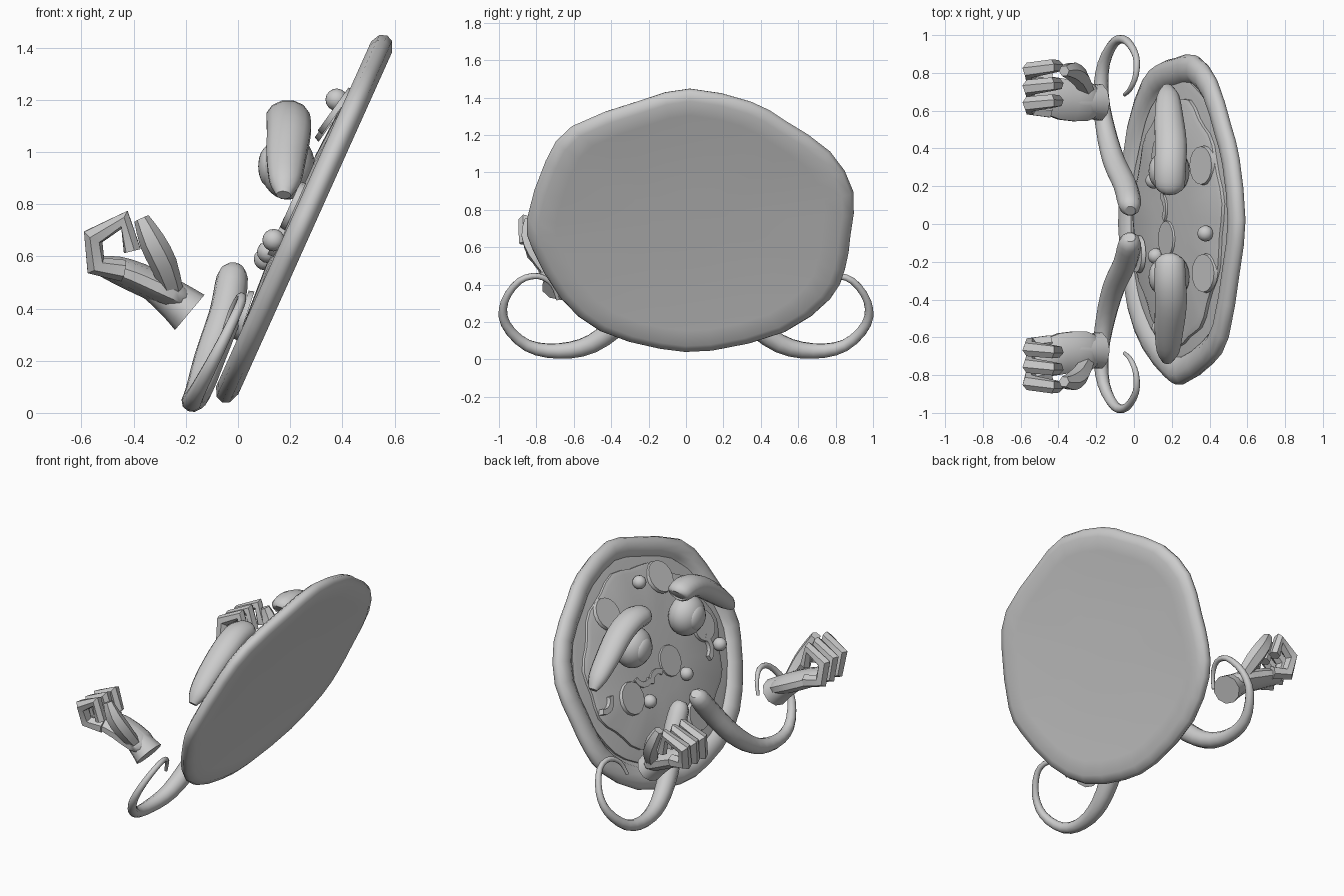
import bpy, bmesh, math
from mathutils import Vector, Matrix

if "Cube" in bpy.data.objects:
    bpy.data.objects.remove(bpy.data.objects["Cube"])

# Tilted face frame: columns are width (v), up the slope (u), outward normal (n)
C = Vector((.258, .02, .75))
V, U, N = Vector((0, -1, 0)), Vector((.41, 0, .912)), Vector((-.912, 0, .41))
FACE = Matrix((V, U, N)).transposed().to_4x4()
FACE.translation = C


def on_face(u, v, n=0):
    return C + U * u + Vector((0, v, 0)) + N * n


def finish(name, bm, angle=40):
    bmesh.ops.recalc_face_normals(bm, faces=bm.faces)
    me = bpy.data.meshes.new(name)
    bm.to_mesh(me)
    bm.free()
    ob = bpy.data.objects.new(name, me)
    bpy.context.collection.objects.link(ob)
    bpy.ops.object.select_all(action='DESELECT')
    ob.select_set(True)
    bpy.context.view_layer.objects.active = ob
    bpy.ops.object.shade_smooth_by_angle(angle=math.radians(angle))
    return ob


def loft(name, rings, angle=40):
    bm = bmesh.new()
    vs = [[bm.verts.new(p) for p in r] for r in rings]
    k = len(rings[0])
    for a, b in zip(vs, vs[1:]):
        for i in range(k):
            bm.faces.new((a[i], a[(i + 1) % k], b[(i + 1) % k], b[i]))
    bm.faces.new(vs[0])
    bm.faces.new(vs[-1])
    return finish(name, bm, angle)


def spline(a, b, c, d, t):
    return .5 * (2 * b + (c - a) * t + (2 * a - 5 * b + 4 * c - d) * t * t
                 + (3 * b - a - 3 * c + d) * t ** 3)


def tube(name, pts, sides=10, steps=3, flat=1.0, side=Vector((0, 1, 0)), angle=45):
    """Tube through (x, y, z, radius) points; 'flat' scales the width along 'side'."""
    P = [Vector(p) for p in pts]
    S = [spline(P[max(i - 1, 0)], P[i], P[i + 1], P[min(i + 2, len(P) - 1)], j / steps)
         for i in range(len(P) - 1) for j in range(steps)] + [P[-1]]
    rings, ref = [], side
    for i, p in enumerate(S):
        tan = (S[min(i + 1, len(S) - 1)] - S[max(i - 1, 0)]).to_3d().normalized()
        ref = (ref - tan * ref.dot(tan)).normalized()
        oth = tan.cross(ref)
        rings.append([p.to_3d() + (ref * math.cos(q) * flat + oth * math.sin(q)) * p.w
                      for q in (2 * math.pi * (k + .5) / sides for k in range(sides))])
    return loft(name, rings, angle)


def mir(pts, s, dy=0):
    return [(p[0], p[1] * s + dy, p[2], p[3]) for p in pts]


# Crust: irregular outline (y, z) swept through a rim profile
outline = [(.02, 1.445), (.35, 1.375), (.53, 1.275), (.77, 1.11), (.895, .895), (.88, .665),
           (.85, .48), (.77, .32), (.53, .145), (.14, .045), (-.14, .055), (-.46, .15),
           (-.67, .325), (-.82, .585), (-.85, .75), (-.75, 1.06), (-.61, 1.245), (-.25, 1.38)]
pts = [Vector(((z - .748) / .912, y - .02)) for y, z in outline]
edge = [spline(pts[i - 1], pts[i], pts[(i + 1) % 18], pts[(i + 2) % 18], t)
        for i in range(18) for t in (0, .5)]
profile = [(.25, -.026), (.6, -.031), (.82, -.04), (.93, -.044), (.985, -.026), (1, 0), (.985, .028),
           (.94, .046), (.88, .042), (.84, .02), (.82, -.005), (.3, -.005)]
loft("crust", [[on_face(u * k, v * k, n) for u, v in edge] for k, n in profile], 60)


# Sauce and melted cheese layers with wavy borders
def layer(name, size, wave, count, n0, n1, n2):
    def ring(k, n):
        out = []
        for i in range(48):
            t = 2 * math.pi * i / 48
            r = k * (1 + wave * math.sin(count * t) + wave * .7 * math.sin(4 * t + 1))
            out.append(on_face(.76 * r * math.cos(t), .87 * r * math.sin(t), n))
        return out
    loft(name, [ring(size, -.01), ring(size, n0), ring(size * .95, n1), ring(size * .4, n2)])


layer("sauce", .85, .012, 9, .01, .016, .025)
layer("cheese", .74, .025, 11, .034, .044, .062)

# Sausage slices, the upper ones tipped back a little
for u, v, r, tip in [(.42, -.28, .105, .2), (.39, .29, .105, .2), (-.14, .34, .105, 0),
                     (-.06, -.1, .1, 0), (-.44, -.18, .1, -.1), (.02, -.5, .1, 0)]:
    bm = bmesh.new()
    bmesh.ops.create_cone(bm, cap_ends=True, segments=16, radius1=r, radius2=r * .96, depth=.022,
                          matrix=FACE @ Matrix.Translation((-v, u, .062))
                          @ Matrix.Rotation(-tip, 4, 'X'))
    finish("sausage_slice", bm)

# Round toppings
for u, v in [(.46, -.07), (-.21, .21), (-.18, -.19), (-.13, -.57)]:
    bm = bmesh.new()
    bmesh.ops.create_uvsphere(bm, u_segments=12, v_segments=8, radius=.043,
                              matrix=FACE @ Matrix.Translation((-v, u, .075)))
    finish("round_topping", bm)

# Curved pepper strips
for u, v, a in [(-.15, .06, 5.5), (-.1, -.42, 3.5), (-.03, .18, 1.8), (-.05, .6, 2.6)]:
    rings = []
    for i in range(7):
        t = a + i * 2 / 6
        rings.append([on_face(u + r * math.cos(t), v + r * math.sin(t), n)
                      for r, n in ((.06, .03), (.095, .03), (.095, .074), (.06, .074))])
    loft("pepper_strip", rings)

for s in (1, -1):
    # Eyeball with a domed iris
    for name, x, r, depth in (("eyeball", .19, .128, .82), ("iris", .118, .078, .52)):
        bm = bmesh.new()
        bmesh.ops.create_uvsphere(bm, u_segments=20, v_segments=14, radius=r,
                                  matrix=Matrix.Translation((x, .28 * s, .945))
                                  @ Matrix.Diagonal((depth, 1, 1, 1)))
        finish(name, bm)

    # Heavy brow, thick at the inner end
    tube("brow", mir([(.19, .178, 1.12, .04), (.19, .2, 1.128, .062), (.192, .3, 1.13, .067),
                      (.195, .42, 1.08, .068), (.185, .56, .98, .061), (.18, .67, .89, .048),
                      (.175, .725, .835, .022)], s), 12, 3, 1.28, Vector((1, 0, 0)))

    # Curled moustache
    tube("moustache", mir([(-.02, .07, .56, .03), (-.022, .1, .52, .06), (-.045, .2, .39, .064),
                           (-.105, .33, .22, .061), (-.15, .5, .085, .052), (-.175, .68, .045, .042),
                           (-.16, .85, .075, .033), (-.1, .965, .19, .026), (-.04, .97, .31, .021),
                           (.01, .89, .42, .018), (.01, .79, .445, .016), (-.02, .715, .4, .013),
                           (-.05, .685, .32, .01)], s), 10, 3)

    # Wrist and palm (the hand on -y sits slightly further out)
    dy = 0 if s > 0 else -.025
    tube("wrist", mir([(-.185, .645, .385, .088), (-.24, .645, .43, .076), (-.31, .645, .48, .064),
                       (-.38, .65, .52, .05)], s, dy), 10, 2, 1.15)
    tube("palm", mir([(-.2, .65, .43, .04), (-.25, .65, .455, .058), (-.38, .66, .515, .06),
                      (-.47, .69, .55, .052), (-.535, .7, .565, .035)], s, dy), 10, 2, 1.9)

    # Three curled fingers fanning outward
    for y0, y1 in ((.6, .65), (.685, .74), (.765, .835)):
        d = (y1 - y0) * .3
        tube("finger", mir([(-.44, y0, .545, .042), (-.545, y0 + d, .565, .043),
                            (-.555, y1 - d, .675, .042), (-.435, y1, .74, .038),
                            (-.405, y1, .62, .034)], s, dy), 6, 1)

    # Thumb
    tube("thumb", mir([(-.25, .71, .47, .04), (-.285, .775, .57, .052), (-.33, .81, .66, .05),
                       (-.37, .81, .745, .03)], s, dy), 6, 2)
